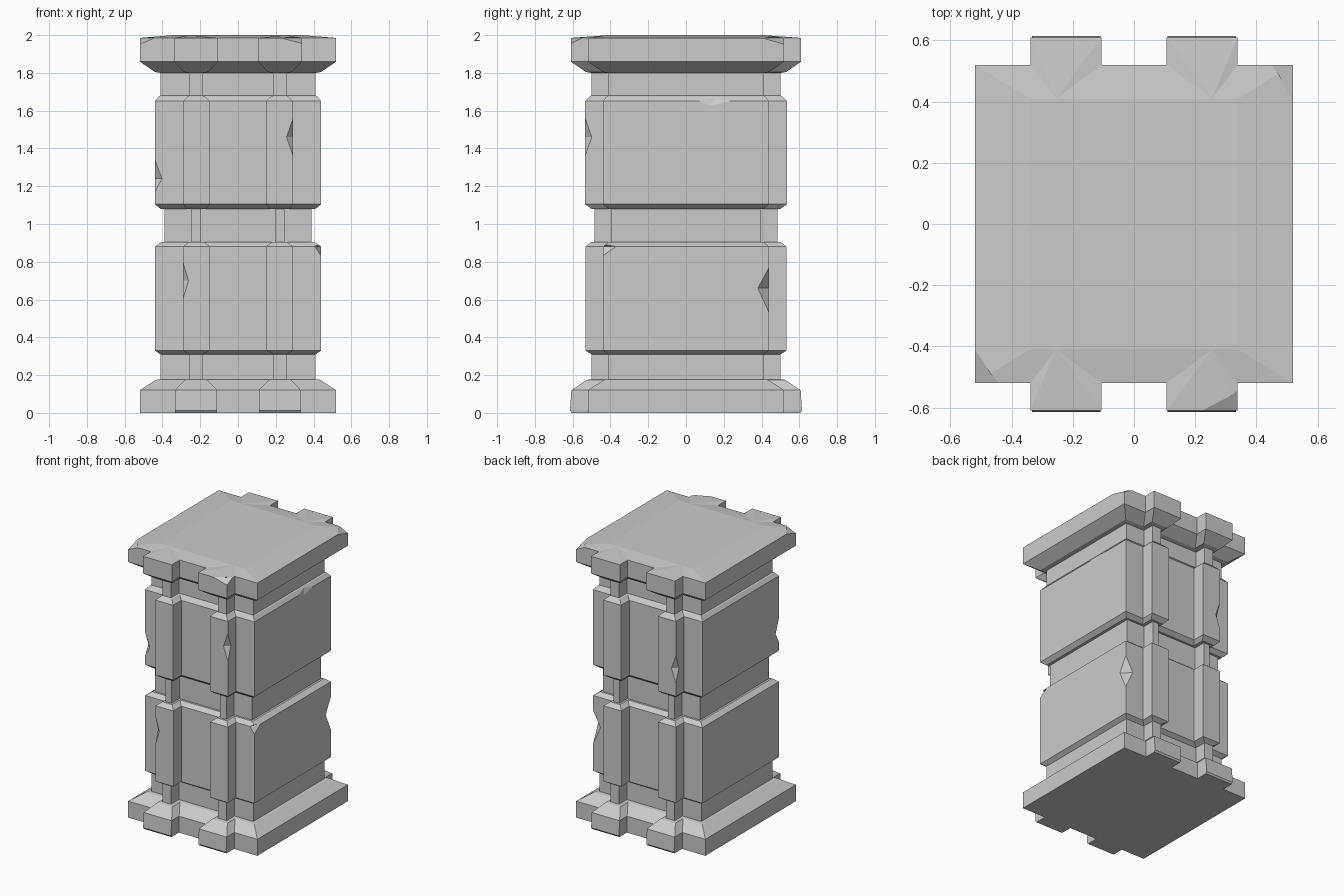
import bpy, bmesh
from mathutils import Vector

if "Cube" in bpy.data.objects:
    bpy.data.objects.remove(bpy.data.objects["Cube"])

# Levels: z, half width x, half depth y, pilaster half width, pilaster reach y, pilaster centre x
RINGS = [
    (0, .52, .52, .11, .605, .222),
    (.012, .52, .52, .112, .614, .222), (.12, .52, .52, .112, .607, .222),
    (.175, .435, .435, .06, .525, .222), (.178, .41, .41, .035, .50, .224),
    (.31, .41, .41, .035, .50, .224), (.33, .44, .44, .072, .532, .22),
    (.88, .44, .44, .072, .532, .22), (.905, .405, .41, .04, .50, .22),
    (.905, .39, .395, .025, .485, .22), (1.08, .39, .395, .025, .485, .22),
    (1.08, .41, .41, .05, .50, .22), (1.105, .44, .44, .072, .534, .22),
    (1.65, .44, .44, .072, .534, .22), (1.675, .42, .42, .045, .51, .22),
    (1.68, .41, .41, .035, .50, .224), (1.80, .41, .41, .035, .50, .224),
    (1.805, .44, .44, .065, .53, .222), (1.86, .52, .52, .116, .61, .222),
    (1.985, .52, .52, .116, .61, .222), (2.0, .34, .41, 0, .41, .255),
]


def outline(z, a, b, w, c, m):
    half = [(m - w, -b), (m - w, -c), (m + w, -c), (m + w, -b), (a, -b)]
    front = [(-x, y) for x, y in reversed(half)] + half
    return [Vector((x, y, z)) for x, y in front + [(-x, -y) for x, y in front]]


def finish(name, bm):
    bmesh.ops.recalc_face_normals(bm, faces=bm.faces)
    me = bpy.data.meshes.new(name)
    bm.to_mesh(me)
    bm.free()
    ob = bpy.data.objects.new(name, me)
    bpy.context.collection.objects.link(ob)
    return ob


# Pillar body lofted through the levels
bm = bmesh.new()
loops = [[bm.verts.new(p) for p in outline(*r)] for r in RINGS]
for lo, hi in zip(loops, loops[1:]):
    n = len(lo)
    for i in range(n):
        j = (i + 1) % n
        bm.faces.new((lo[i], lo[j], hi[j], hi[i]))
bm.faces.new(loops[0][::-1])
bm.faces.new(loops[-1])
bmesh.ops.remove_doubles(bm, verts=bm.verts, dist=1e-5)
pillar = finish("stone_pillar", bm)

# Chipped edges and corners
cutter_bm = bmesh.new()


def chip(outward, pts):
    pts = [Vector(p) for p in pts]
    apex = sum(pts, Vector()) / len(pts) + Vector(outward) * .15
    vs = [cutter_bm.verts.new(p) for p in pts + [apex]]
    res = bmesh.ops.convex_hull(cutter_bm, input=vs)
    junk = [g for g in res["geom_interior"] if isinstance(g, bmesh.types.BMVert)]
    bmesh.ops.delete(cutter_bm, geom=junk, context='VERTS')


def edge_chip(x, y, z, up=.1, down=.1, d=.035):
    """Notch in the vertical edge at x, y."""
    sx, sy = (1 if x > 0 else -1), (1 if y > 0 else -1)
    chip((sx, sy, 0), [(x, y, z + up), (x, y, z - down),
                       (x - sx * d, y, z), (x, y - sy * d, z)])


def corner_chip(x, y, z, dx, dy, dz):
    """Sliced top corner at x, y, z."""
    sx, sy = (1 if x > 0 else -1), (1 if y > 0 else -1)
    chip((sx, sy, 1), [(x - sx * dx, y, z), (x, y - sy * dy, z), (x, y, z - dz)])


edge_chip(.292, -.534, 1.46)
edge_chip(-.292, .534, 1.3)
edge_chip(-.292, -.532, .7, d=.03)
edge_chip(-.44, -.44, 1.24, .1, .07, .038)
edge_chip(.44, .44, .66, .11, .13, .06)
corner_chip(.44, -.44, .882, .035, .07, .05)
corner_chip(.52, .52, 1.986, .07, .12, .035)
corner_chip(-.52, -.52, 1.986, .08, .11, .035)
corner_chip(.338, -.61, 1.986, .115, .065, .03)
chip((1, 0, 1), [(.44, .07, 1.65), (.44, .23, 1.65), (.44, .13, 1.625), (.425, .15, 1.669)])
cutter = finish("chip_cutter", cutter_bm)
cutter.hide_render = True

mod = pillar.modifiers.new("chips", 'BOOLEAN')
mod.operation = 'DIFFERENCE'
mod.solver = 'EXACT'
mod.object = cutter
bpy.context.view_layer.objects.active = pillar
bpy.ops.object.modifier_apply(modifier=mod.name)
bpy.data.objects.remove(cutter)
